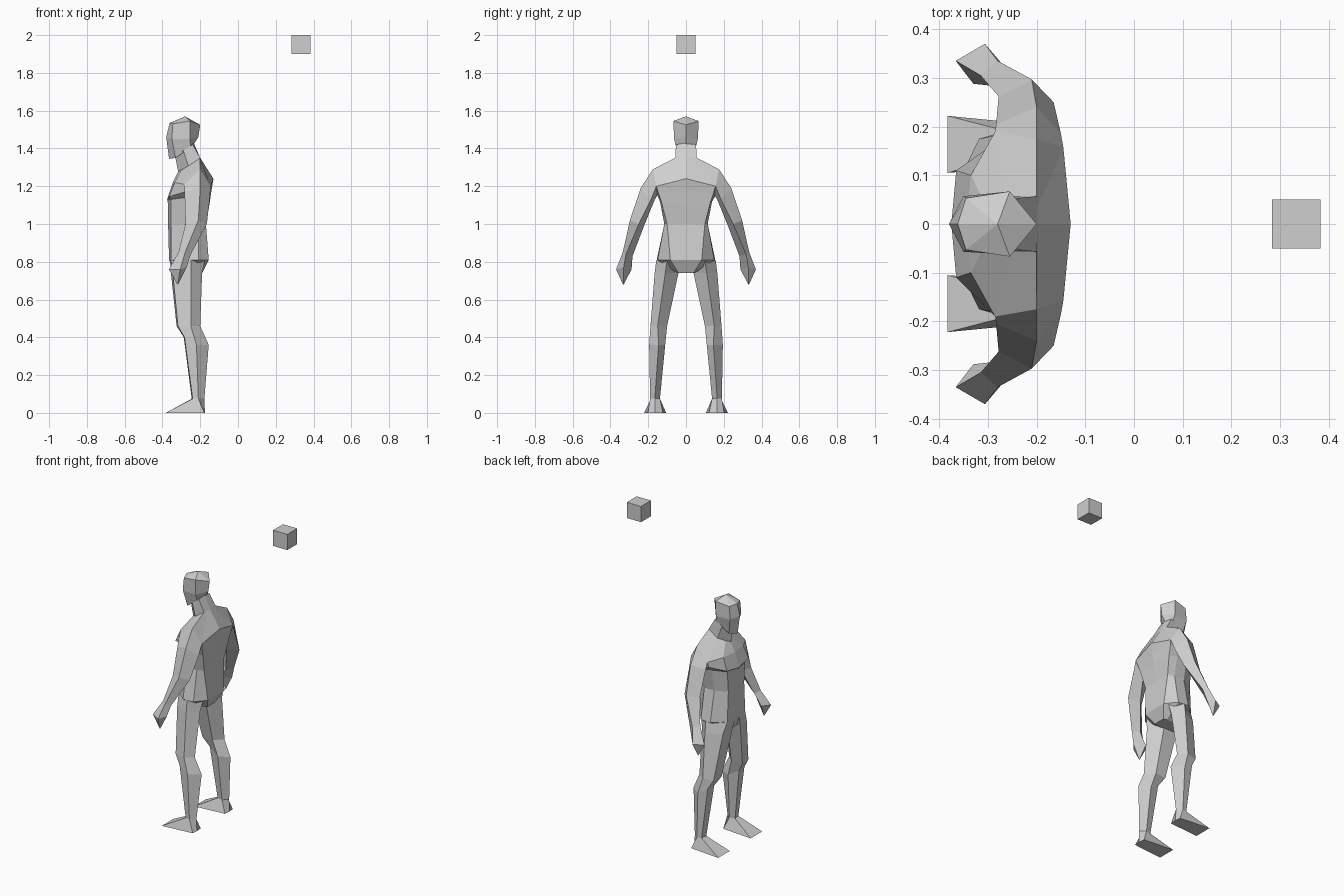
import bpy, bmesh

grey = bpy.data.materials.new("plain grey")
grey.diffuse_color = (0.62, 0.62, 0.62, 1)


def make(name, bm, mirror=False):
    bmesh.ops.remove_doubles(bm, verts=bm.verts, dist=0.0005)
    bmesh.ops.recalc_face_normals(bm, faces=bm.faces)
    me = bpy.data.meshes.new(name)
    bm.to_mesh(me)
    bm.free()
    me.materials.append(grey)
    ob = bpy.data.objects.new(name, me)
    bpy.context.collection.objects.link(ob)
    if mirror:
        mod = ob.modifiers.new("other side", 'MIRROR')
        mod.use_axis = (False, True, False)
        mod.use_mirror_merge = False
    return ob


def loft(name, rings, mirror=False):
    """Join closed rings of points in order and cap both ends."""
    bm = bmesh.new()
    loops = [[bm.verts.new(p) for p in ring] for ring in rings]
    n = len(rings[0])
    for a, b in zip(loops, loops[1:]):
        for i in range(n):
            j = (i + 1) % n
            bm.faces.new((a[i], a[j], b[j], b[i]))
    bm.faces.new(loops[0])
    bm.faces.new(loops[-1])
    return make(name, bm, mirror)


def whole(half):
    """Complete a half ring that starts and ends on the centre line."""
    return half + [(x, -y, z) for x, y, z in half[-2:0:-1]]


def level(z, pts):
    return [(x, y, z) for x, y in pts]


# Torso: collar, shoulders, chest edge, ribs, waist, hips, crotch
loft("torso", [whole(r) for r in (
    [(-.315, 0, 1.28), (-.30, .03, 1.285), (-.26, .055, 1.31),
     (-.20, .057, 1.35), (-.20, .03, 1.35), (-.20, 0, 1.35)],
    [(-.345, 0, 1.22), (-.335, .10, 1.22), (-.285, .19, 1.21),
     (-.20, .175, 1.29), (-.145, .157, 1.20), (-.13, 0, 1.24)],
    [(-.375, 0, 1.13), (-.365, .11, 1.145), (-.28, .17, 1.17),
     (-.21, .155, 1.16), (-.152, .145, 1.16), (-.14, 0, 1.18)],
    [(-.372, 0, 1.12), (-.355, .09, 1.13), (-.28, .14, 1.14),
     (-.21, .138, 1.12), (-.157, .128, 1.11), (-.15, 0, 1.11)],
    level(1.0, [(-.37, 0), (-.355, .08), (-.28, .115),
                (-.21, .115), (-.17, .10), (-.17, 0)]),
    level(.81, [(-.365, 0), (-.355, .09), (-.28, .155),
                (-.21, .15), (-.155, .083), (-.155, 0)]),
    level(.74, [(-.335, 0), (-.335, .04), (-.28, .045),
                (-.21, .045), (-.19, .04), (-.19, 0)]),
)])

# Neck
loft("neck", [whole(r) for r in (
    [(-.335, 0, 1.37), (-.29, .05, 1.39), (-.24, .053, 1.42), (-.235, 0, 1.43)],
    [(-.315, 0, 1.27), (-.26, .057, 1.30), (-.20, .057, 1.35), (-.20, 0, 1.35)],
)])

# Head: jaw, cheeks, brow, crown
top = (-.28, 0, 1.57)
bm = bmesh.new()
rings = [whole(r) for r in (
    [(-.365, 0, 1.345), (-.33, .038, 1.35), (-.25, .052, 1.405), (-.235, 0, 1.42)],
    [(-.38, 0, 1.46), (-.35, .057, 1.45), (-.255, .063, 1.45), (-.21, 0, 1.46)],
    [(-.362, 0, 1.535), (-.345, .053, 1.53), (-.255, .067, 1.545), (-.20, 0, 1.525)],
)]
loops = [[bm.verts.new(p) for p in r] for r in rings]
crown = bm.verts.new(top)
for i in range(6):
    j = (i + 1) % 6
    for a, b in zip(loops, loops[1:]):
        bm.faces.new((a[i], a[j], b[j], b[i]))
    bm.faces.new((loops[-1][i], loops[-1][j], crown))
bm.faces.new(loops[0])
make("head", bm)

# Arms: each ring runs front, outer, back, inner
arm = [
    [(-.285, .19, 1.21), (-.20, .175, 1.29), (-.145, .157, 1.20), (-.21, .14, 1.17)],
    [(-.283, .205, 1.17), (-.20, .24, 1.19), (-.15, .185, 1.13), (-.21, .165, 1.13)],
    [(-.278, .262, 1.0), (-.21, .297, 1.02), (-.165, .25, 1.0), (-.235, .222, .99)],
    [(-.315, .305, .85), (-.28, .335, .85), (-.25, .318, .84), (-.285, .283, .83)],
]
loft("arm", arm, True)

# Hands taper to a point
loft("hand", [
    arm[-1],
    [(-.366, .335, .76), (-.306, .37, .76), (-.272, .33, .77), (-.33, .288, .76)],
    [(-.321, .332, .68), (-.319, .334, .68), (-.317, .332, .68), (-.319, .33, .68)],
], True)

# Legs: each ring runs front inner, front outer, outer, back, inner
ankle = level(.075, [(-.245, .145), (-.24, .185), (-.21, .19), (-.178, .165), (-.21, .138)])
loft("leg", [
    level(.81, [(-.36, .02), (-.355, .09), (-.25, .157), (-.175, .10), (-.26, .02)]),
    level(.74, [(-.355, .04), (-.345, .12), (-.25, .166), (-.19, .11), (-.26, .04)]),
    level(.46, [(-.325, .105), (-.318, .175), (-.25, .188), (-.20, .15), (-.25, .10)]),
    [(-.287, .125, .40), (-.283, .185, .40), (-.22, .195, .36),
     (-.155, .145, .36), (-.22, .11, .36)],
    ankle,
], True)

# Feet: wedge from ankle down to a flat sole
loft("foot", [
    ankle,
    level(0, [(-.383, .105), (-.383, .222), (-.178, .202), (-.175, .165), (-.178, .122)]),
], True)

# Floating cube
bm = bmesh.new()
bmesh.ops.create_cube(bm, size=.1)
bmesh.ops.translate(bm, verts=bm.verts, vec=(.333, 0, 1.95))
make("floating_cube", bm)
